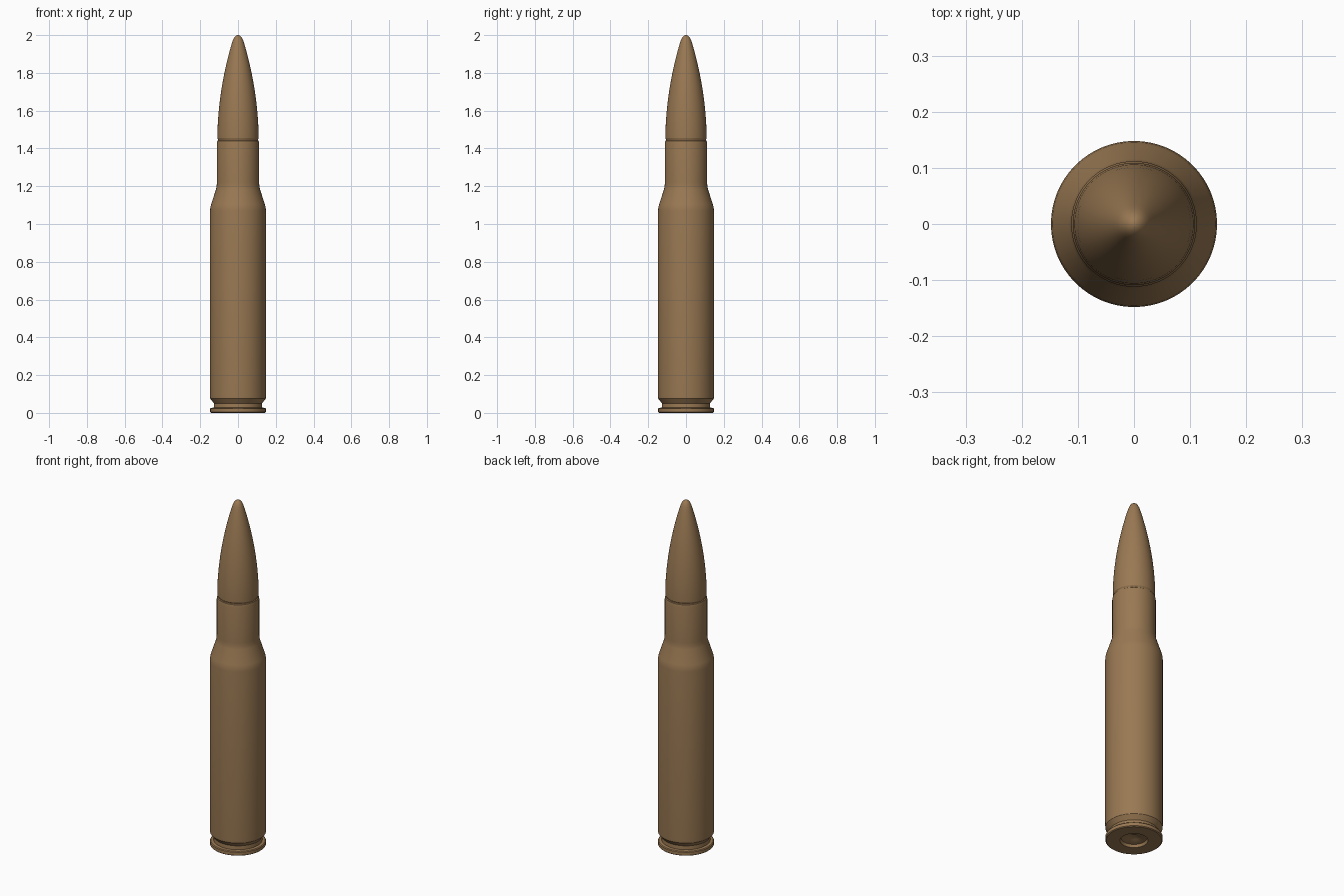
import bpy, bmesh, math

if "Cube" in bpy.data.objects:
    bpy.data.objects.remove(bpy.data.objects["Cube"])

SIDES = 64

brass = bpy.data.materials.new("aged brass")
brass.diffuse_color = (0.32, 0.19, 0.086, 1)
brass.use_nodes = True
brass.node_tree.nodes["Principled BSDF"].inputs["Base Color"].default_value = brass.diffuse_color


def lathe(name, profile):
    """Spin a (radius, height) profile around z."""
    bm = bmesh.new()
    rings = []
    for r, z in profile:
        if r == 0:
            rings.append([bm.verts.new((0, 0, z))])
        else:
            rings.append([bm.verts.new((r * math.cos(2 * math.pi * i / SIDES),
                                        r * math.sin(2 * math.pi * i / SIDES), z))
                          for i in range(SIDES)])
    for a, b in zip(rings, rings[1:]):
        for i in range(SIDES):
            j = (i + 1) % SIDES
            quad = [a[i % len(a)], a[j % len(a)], b[j % len(b)], b[i % len(b)]]
            bm.faces.new(list(dict.fromkeys(quad)))
    bmesh.ops.recalc_face_normals(bm, faces=bm.faces)
    mesh = bpy.data.meshes.new(name)
    bm.to_mesh(mesh)
    bm.free()
    mesh.materials.append(brass)
    obj = bpy.data.objects.new(name, mesh)
    bpy.context.collection.objects.link(obj)
    bpy.ops.object.select_all(action='DESELECT')
    obj.select_set(True)
    bpy.context.view_layer.objects.active = obj
    bpy.ops.object.shade_smooth_by_angle(angle=math.radians(30))
    return obj


# Case: recessed dimple in the base, rim, groove, body, shoulder, neck, mouth
lathe("case", [
    (0, 0.035), (0.025, 0.02), (0.066, 0.015), (0.072, 0.0),
    (0.142, 0.0), (0.147, 0.004), (0.147, 0.022), (0.143, 0.026),
    (0.128, 0.028), (0.127, 0.05), (0.147, 0.075), (0.148, 0.09),
    (0.148, 1.07), (0.146, 1.09), (0.142, 1.105), (0.116, 1.185),
    (0.113, 1.2), (0.112, 1.22), (0.112, 1.425), (0.109, 1.44), (0.104, 1.444),
    (0, 1.444)])

# Tip: rounded ogive seated in the neck
lathe("tip", [
    (0, 1.42), (0.104, 1.42), (0.105, 1.447), (0.109, 1.453), (0.109, 1.49),
    (0.106, 1.55), (0.101, 1.61), (0.094, 1.67), (0.085, 1.73),
    (0.074, 1.79), (0.061, 1.85), (0.046, 1.91), (0.036, 1.945),
    (0.029, 1.968), (0.022, 1.984), (0.014, 1.994), (0.006, 1.999), (0, 2.0)])
